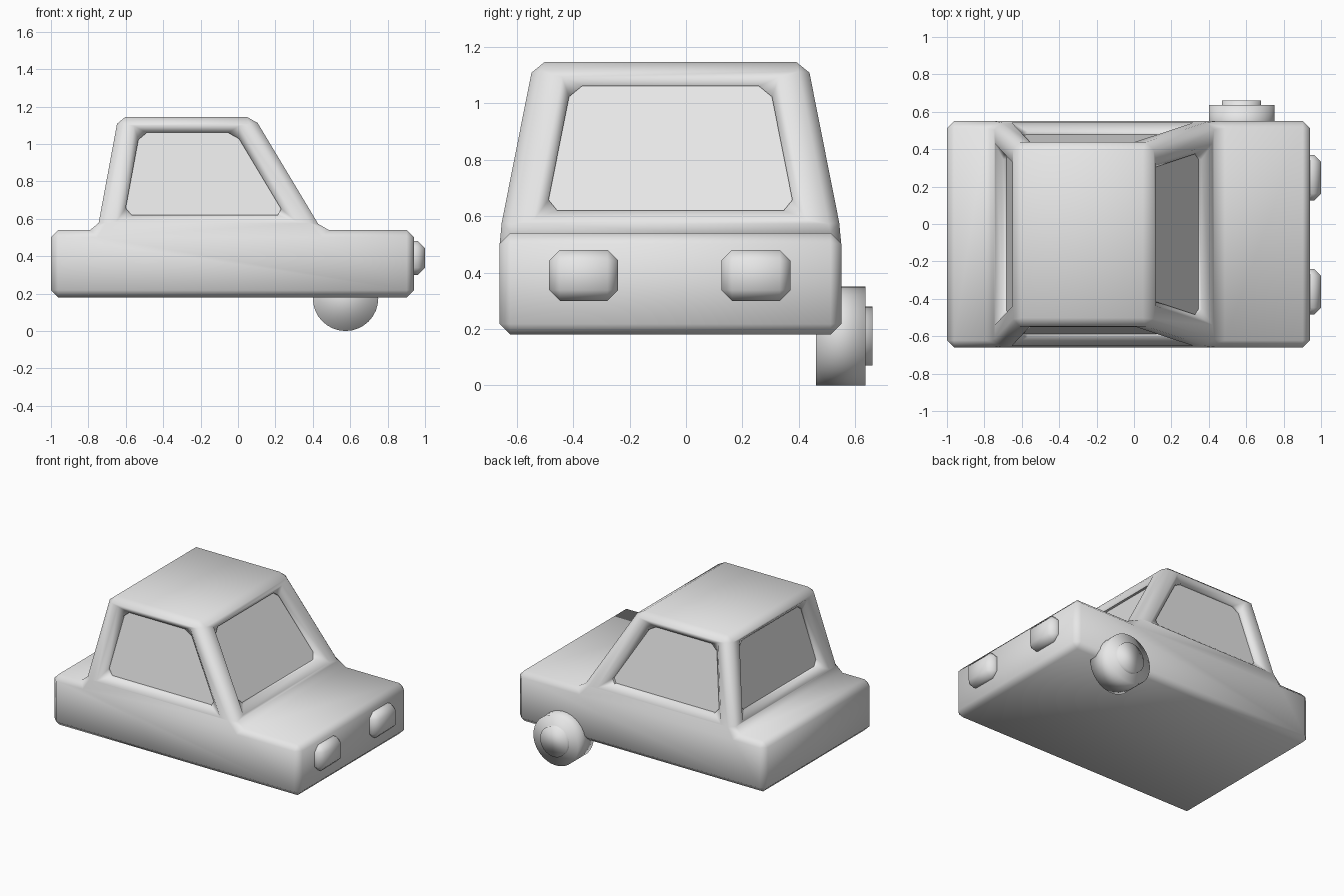
import bpy, bmesh
from mathutils import Vector

cube = bpy.data.objects.get("Cube")
if cube:
    bpy.data.objects.remove(cube, do_unlink=True)

grey = bpy.data.materials.new("light grey")
grey.use_nodes = True
grey.diffuse_color = (0.8, 0.8, 0.8, 1)
grey.node_tree.nodes["Principled BSDF"].inputs["Base Color"].default_value = (0.8, 0.8, 0.8, 1)


def finish(name, bm, angle):
    """Turn a bmesh into a smooth shaded grey object."""
    bmesh.ops.recalc_face_normals(bm, faces=bm.faces)
    mesh = bpy.data.meshes.new(name)
    bm.to_mesh(mesh)
    bm.free()
    mesh.materials.append(grey)
    ob = bpy.data.objects.new(name, mesh)
    bpy.context.collection.objects.link(ob)
    bpy.ops.object.select_all(action='DESELECT')
    ob.select_set(True)
    bpy.context.view_layer.objects.active = ob
    if angle:
        bpy.ops.object.shade_smooth_by_angle(angle=angle)
    else:
        bpy.ops.object.shade_smooth()
    return ob


# Main dimensions
BACK, FRONT, RIGHT, LEFT = -1.0, 0.94, -0.66, 0.55
FLOOR, DECK, ROOF = 0.18, 0.54, 1.145
SILL, HEADER, RECESS, BEVEL = 0.62, 1.06, 0.055, 0.038

bm = bmesh.new()


def ring(x0, x1, y0, y1, z):
    return [bm.verts.new((x, y, z)) for x, y in ((x0, y0), (x1, y0), (x1, y1), (x0, y1))]


# Car body: lower tub with the cabin growing out of its deck
floor = ring(BACK, FRONT, RIGHT, LEFT, FLOOR)
deck = ring(BACK, FRONT, RIGHT, LEFT, DECK)
base = ring(-0.752, 0.448, RIGHT, LEFT, DECK)
roof = ring(-0.64, 0.085, -0.54, 0.43, ROOF)
bm.faces.new(floor)
bm.faces.new(roof)
bm.faces.new((floor[0], floor[1], deck[1], base[1], base[0], deck[0]))
bm.faces.new((floor[2], floor[3], deck[3], base[3], base[2], deck[2]))
bm.faces.new((floor[1], floor[2], deck[2], deck[1]))
bm.faces.new((floor[3], floor[0], deck[0], deck[3]))
bm.faces.new((base[1], deck[1], deck[2], base[2]))
bm.faces.new((deck[0], base[0], base[3], deck[3]))

# Window openings, recessed horizontally into each cabin side
panes = []
inward = [Vector(v) for v in ((0, 1, 0), (-1, 0, 0), (0, -1, 0), (1, 0, 0))]
margins = ((0.13, 0.15), (0.15, 0.15), (0.15, 0.13), (0.15, 0.15))
for i in range(4):
    j = (i + 1) % 4
    outer = [base[i], base[j], roof[j], roof[i]]
    along = (base[j].co - base[i].co).normalized()

    def rim_point(k, z, shift):
        t = (z - DECK) / (ROOF - DECK)
        return base[k].co.lerp(roof[k].co, t) + along * shift

    m0, m1 = margins[i]
    corners = [rim_point(i, SILL, m0), rim_point(j, SILL, -m1),
               rim_point(j, HEADER, -m1), rim_point(i, HEADER, m0)]
    rim = [bm.verts.new(c) for c in corners]
    pane = [bm.verts.new(c + inward[i] * RECESS) for c in corners]
    for k in range(4):
        n = (k + 1) % 4
        bm.faces.new((outer[k], outer[n], rim[n], rim[k]))
        bm.faces.new((rim[k], rim[n], pane[n], pane[k]))
    panes.append(bm.faces.new(pane))

# Chamfer everything but the pane outlines and the flat frame diagonals
bmesh.ops.recalc_face_normals(bm, faces=bm.faces)
pane_edges = {e for f in panes for e in f.edges}
soft = [e for e in bm.edges if e not in pane_edges and e.calc_face_angle(0) > 0.1]
bmesh.ops.bevel(bm, geom=soft, offset=BEVEL, segments=1, profile=0.5,
                affect='EDGES', clamp_overlap=True)
finish("car_body", bm, 0.9)


# Headlights
def headlight(name, y):
    bm = bmesh.new()
    bmesh.ops.create_cube(bm, size=1)
    for v in bm.verts:
        v.co = Vector((0.94 + v.co.x * 0.12, y + v.co.y * 0.245, 0.39 + v.co.z * 0.18))
    bmesh.ops.bevel(bm, geom=bm.edges[:], offset=0.038, segments=1, affect='EDGES')
    finish(name, bm, 0.9)


headlight("right_headlight", -0.3625)
headlight("left_headlight", 0.2475)


# Single wheel with its hub cap
def disc(name, radius, y0, y1):
    bm = bmesh.new()
    bmesh.ops.create_cone(bm, cap_ends=True, segments=32, radius1=radius,
                          radius2=radius, depth=y1 - y0)
    for v in bm.verts:
        x, y, z = v.co
        v.co = (0.575 + x, (y0 + y1) / 2 + z, 0.175 + y)
    finish(name, bm, None)


disc("wheel", 0.175, 0.46, 0.635)
disc("hub_cap", 0.105, 0.56, 0.66)
